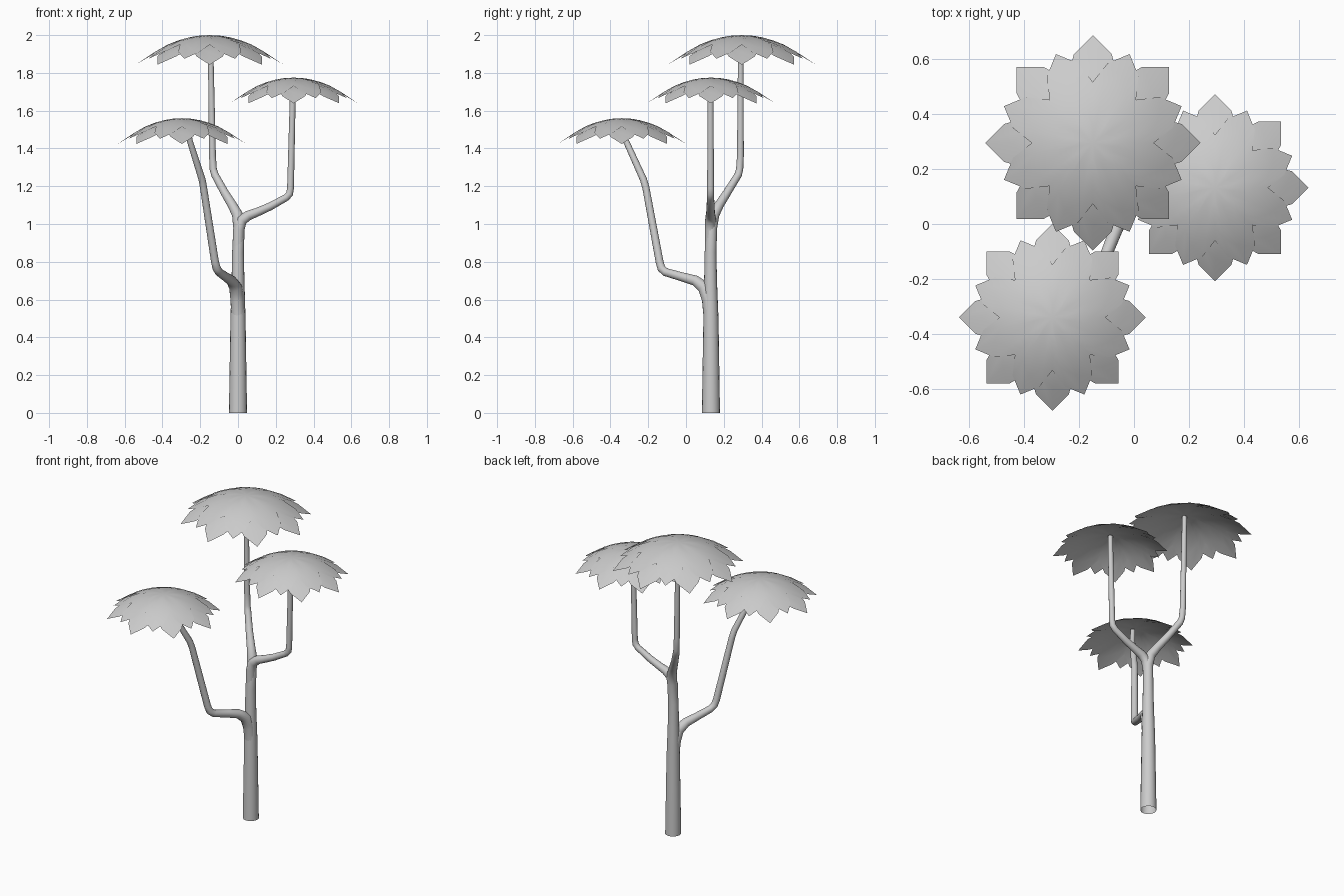
import bpy, bmesh
from math import sin, cos, radians

if "Cube" in bpy.data.objects:
    bpy.data.objects.remove(bpy.data.objects["Cube"])


def tube(name, pts):
    """Open tapered tube through (x, y, z, radius) points."""
    cu = bpy.data.curves.new(name, 'CURVE')
    cu.dimensions = '3D'
    cu.bevel_depth = 1.0
    cu.bevel_resolution = 6
    cu.use_fill_caps = False
    sp = cu.splines.new('POLY')
    sp.points.add(len(pts) - 1)
    for p, (x, y, z, r) in zip(sp.points, pts):
        p.co = (x, y, z, 1)
        p.radius = r
    ob = bpy.data.objects.new(name, cu)
    bpy.context.collection.objects.link(ob)
    finish(ob, True)


def finish(ob, convert=False):
    bpy.ops.object.select_all(action='DESELECT')
    ob.select_set(True)
    bpy.context.view_layer.objects.active = ob
    if convert:
        bpy.ops.object.convert(target='MESH')
    bpy.ops.object.shade_smooth_by_angle(angle=radians(50))


def leaf_layer(name, centre, s, size, turn, drop):
    """Domed eight-petal star; s scales the canopy, size the layer."""
    # angle offset and radius of valley, shoulder, tip, shoulder
    petal = [(-22.5, .222), (-12, .295), (0, .35), (12, .295)]
    outline = [(radians(45 * k + turn + a), r * size)
               for k in range(8) for a, r in petal]
    bm = bmesh.new()
    top = bm.verts.new((0, 0, -drop * s))
    rings = []
    for f in (.25, .5, .75, 1):
        ring = []
        for a, r in outline:
            q = r * f
            z = -drop - (1.02 - drop * 6.5) * q * q
            ring.append(bm.verts.new((q * s * cos(a), q * s * sin(a), z * s)))
        rings.append(ring)
    n = len(outline)
    for i in range(n):
        j = (i + 1) % n
        bm.faces.new((top, rings[0][i], rings[0][j]))
        for lo, hi in zip(rings, rings[1:]):
            bm.faces.new((lo[i], hi[i], hi[j], lo[j]))
    me = bpy.data.meshes.new(name)
    bm.to_mesh(me)
    bm.free()
    ob = bpy.data.objects.new(name, me)
    ob.location = centre
    bpy.context.collection.objects.link(ob)
    finish(ob)


# Trunk continuing into the tall back branch
tube("trunk", [
    (0, .132, 0, .048), (0, .132, .5, .040), (0, .13, .7, .034),
    (0, .13, .85, .031), (.005, .135, .98, .030), (-.003, .148, 1.05, .029),
    (-.03, .175, 1.10, .025), (-.07, .217, 1.165, .022),
    (-.122, .276, 1.26, .020), (-.131, .284, 1.29, .019),
    (-.135, .288, 1.36, .018), (-.146, .29, 1.985, .014)])

# Right branch with a sharp elbow
tube("right_branch", [
    (0, .13, .88, .029), (.004, .13, .97, .030), (.02, .13, 1.02, .029),
    (.055, .13, 1.045, .026), (.1, .13, 1.062, .023), (.17, .13, 1.093, .021),
    (.255, .13, 1.140, .019), (.273, .13, 1.160, .019),
    (.278, .13, 1.19, .018), (.292, .13, 1.76, .015)])

# Low front branch
tube("front_branch", [
    (0, .128, .52, .036), (-.004, .12, .60, .036), (-.013, .095, .665, .034),
    (-.035, .05, .70, .028), (-.065, -.02, .72, .024),
    (-.1, -.108, .745, .022), (-.113, -.130, .765, .022),
    (-.122, -.140, .80, .021), (-.182, -.212, 1.19, .019),
    (-.190, -.225, 1.235, .019), (-.255, -.318, 1.44, .016),
    (-.275, -.338, 1.535, .014)])

# Leaf canopies, each an upper and a lower star of petals
for label, centre, s in [("back", (-.15, .295, 2.0), 1.0),
                         ("right", (.295, .132, 1.775), .868),
                         ("front", (-.297, -.34, 1.56), .868)]:
    leaf_layer(label + "_upper_leaves", centre, s, 1.0, 22.5, 0)
    leaf_layer(label + "_lower_leaves", centre, s, 1.12, 0, .008)
